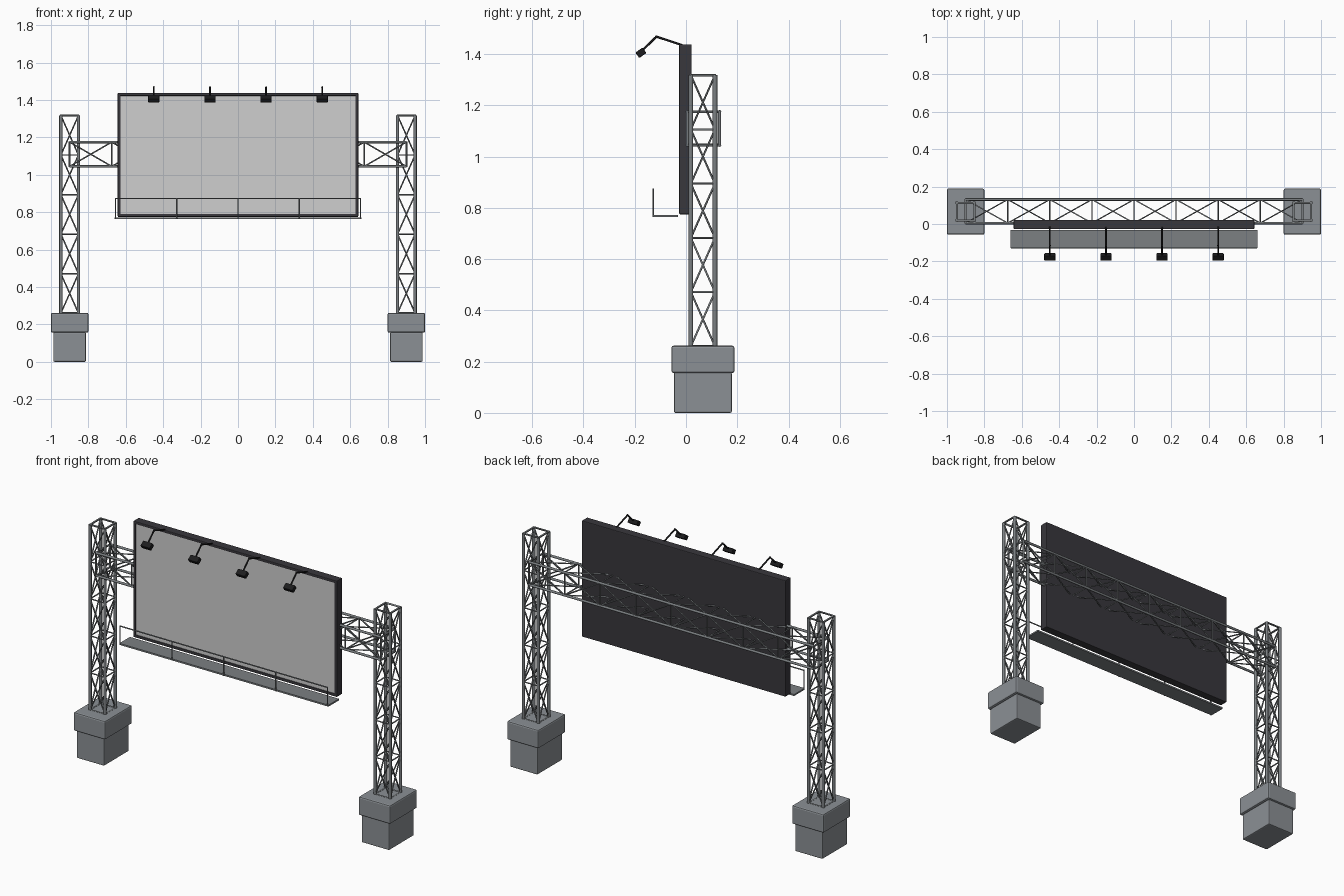
import bpy, bmesh, math
from mathutils import Vector, Matrix

cube = bpy.data.objects.get("Cube")
if cube:
    bpy.data.objects.remove(cube, do_unlink=True)


def material(name, rgb):
    m = bpy.data.materials.new(name)
    m.use_nodes = True
    m.diffuse_color = (*rgb, 1)
    m.node_tree.nodes["Principled BSDF"].inputs["Base Color"].default_value = (*rgb, 1)
    return m


CONCRETE = material("concrete grey", (0.26, 0.28, 0.3))
STEEL = material("galvanised steel", (0.2, 0.215, 0.225))
FRAME = material("dark frame", (0.04, 0.038, 0.045))
PANEL = material("blank panel", (0.62, 0.62, 0.62))
BLACK = material("lamp black", (0.012, 0.012, 0.013))


def finish(name, bm, mat, smooth=False):
    me = bpy.data.meshes.new(name)
    bm.to_mesh(me)
    bm.free()
    me.materials.append(mat)
    ob = bpy.data.objects.new(name, me)
    bpy.context.collection.objects.link(ob)
    if smooth:
        bpy.ops.object.select_all(action="DESELECT")
        ob.select_set(True)
        bpy.context.view_layer.objects.active = ob
        bpy.ops.object.shade_smooth_by_angle(angle=math.radians(60))
    return ob


def rod(bm, a, b, r, sides=8):
    a, b = Vector(a), Vector(b)
    d = b - a
    mat = Matrix.Translation((a + b) / 2) @ d.to_track_quat("Z", "Y").to_matrix().to_4x4()
    bmesh.ops.create_cone(bm, cap_ends=True, segments=sides, radius1=r, radius2=r,
                          depth=d.length, matrix=mat)


def box(bm, lo, hi, bevel=0, rot=None):
    lo, hi = Vector(lo), Vector(hi)
    mat = Matrix.Translation((lo + hi) / 2) @ (rot or Matrix()) @ Matrix.Diagonal((*(hi - lo), 1))
    verts = bmesh.ops.create_cube(bm, size=1, matrix=mat)["verts"]
    if bevel:
        edges = list({e for v in verts for e in v.link_edges})
        bmesh.ops.bevel(bm, geom=edges, offset=bevel, segments=2, profile=0.5, affect="EDGES")


def lattice(bm, corner, stations, chord_r, brace_r):
    """Four chords with a ring at each station and crossed braces between rings.
    corner(i, t) gives the position of chord i at station t."""
    for i in range(4):
        rod(bm, corner(i, stations[0]), corner(i, stations[-1]), chord_r)
        j = (i + 1) % 4
        for t in stations:
            end = t in (stations[0], stations[-1])
            rod(bm, corner(i, t), corner(j, t), brace_r * (1.5 if end else 1), 6)
        for t, u in zip(stations, stations[1:]):
            rod(bm, corner(i, t), corner(j, u), brace_r, 6)
            rod(bm, corner(j, t), corner(i, u), brace_r, 6)


SIGNS = [(-1, -1), (1, -1), (1, 1), (-1, 1)]
CY = 0.066

# Footings and lattice towers
for side, s in (("left", 1), ("right", -1)):
    cx = 0.9 * s
    bm = bmesh.new()
    box(bm, (cx - 0.087, CY - 0.113, 0), (cx + 0.087, CY + 0.113, 0.158), 0.006)
    box(bm, (cx - 0.1, CY - 0.123, 0.156), (cx + 0.1, CY + 0.123, 0.262), 0.008)
    finish(side + "_footing", bm, CONCRETE)

    bm = bmesh.new()
    lattice(bm, lambda i, t: (cx + 0.047 * SIGNS[i][0], CY + 0.047 * SIGNS[i][1], t),
            [0.26 + 0.2115 * k for k in range(6)], 0.009, 0.0038)
    finish(side + "_tower", bm, STEEL, True)

# Horizontal beam between the towers
bm = bmesh.new()
lattice(bm, lambda i, t: (t, 0.068 + 0.063 * SIGNS[i][0], 1.11 + 0.065 * SIGNS[i][1]),
        [-0.9 + 0.225 * k for k in range(9)], 0.007, 0.0038)
finish("cross_beam", bm, STEEL, True)

# Display board: backing, raised border and face panel
W, Z0, Z1, B = 0.643, 0.775, 1.438, 0.016
bm = bmesh.new()
box(bm, (-W, -0.018, Z0), (W, 0.022, Z1), 0.004)
for s in (-1, 1):
    x = s * (W - B / 2)
    box(bm, (x - B / 2, -0.027, Z0), (x + B / 2, 0.022, Z1), 0.004)
for z in (Z0, Z1 - B):
    box(bm, (-W, -0.027, z), (W, 0.022, z + B), 0.004)
finish("board_frame", bm, FRAME)

bm = bmesh.new()
box(bm, (-W + B - 0.002, -0.023, Z0 + B - 0.002), (W - B + 0.002, -0.016, Z1 - B + 0.002))
finish("board_panel", bm, PANEL)

# Service walkway with railing
bm = bmesh.new()
box(bm, (-0.66, -0.127, 0.764), (0.66, -0.032, 0.773))
finish("walkway", bm, STEEL)

bm = bmesh.new()
for k in range(5):
    x = -0.655 + 0.3275 * k
    rod(bm, (x, -0.128, 0.765), (x, -0.128, 0.873), 0.0035)
rod(bm, (-0.657, -0.128, 0.873), (0.657, -0.128, 0.873), 0.0035)
finish("walkway_railing", bm, STEEL, True)

# Lamps on bent arms above the board
tilt = Matrix.Rotation(math.radians(35), 4, "X")
for n in range(4):
    x = -0.45 + 0.3 * n
    bm = bmesh.new()
    path = [(x, -0.015, 1.435), (x, -0.115, 1.468), (x, -0.168, 1.417)]
    for a, b in zip(path, path[1:]):
        rod(bm, a, b, 0.0045)
    bmesh.ops.create_icosphere(bm, subdivisions=1, radius=0.006,
                               matrix=Matrix.Translation(path[1]))
    finish(f"lamp_arm_{n + 1}", bm, BLACK, True)
    bm = bmesh.new()
    box(bm, (x - 0.03, -0.193, 1.392), (x + 0.03, -0.159, 1.418), 0.004, tilt)
    finish(f"lamp_head_{n + 1}", bm, BLACK)
